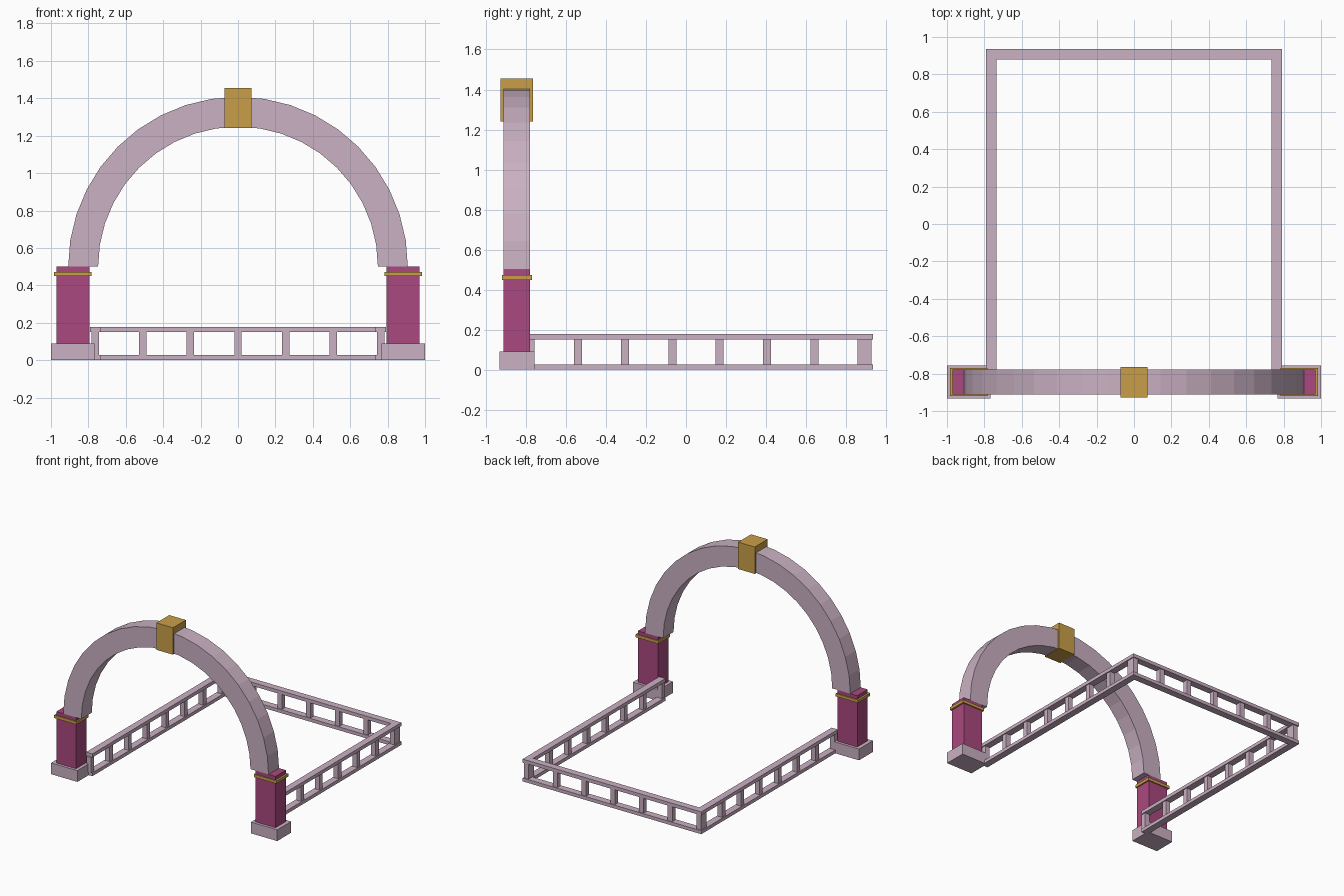
import bpy, bmesh, math

if "Cube" in bpy.data.objects:
    bpy.data.objects.remove(bpy.data.objects["Cube"])


def material(name, rgb):
    m = bpy.data.materials.new(name)
    m.diffuse_color = (*rgb, 1.0)
    m.use_nodes = True
    m.node_tree.nodes["Principled BSDF"].inputs["Base Color"].default_value = m.diffuse_color
    return m


PINK = material("pale_pink", (0.59, 0.44, 0.54))
MAGENTA = material("magenta", (0.40, 0.066, 0.21))
GOLD = material("gold", (0.59, 0.345, 0.066))


def finish(name, bm, mat):
    bmesh.ops.recalc_face_normals(bm, faces=bm.faces)
    me = bpy.data.meshes.new(name)
    bm.to_mesh(me)
    bm.free()
    me.materials.append(mat)
    ob = bpy.data.objects.new(name, me)
    bpy.context.collection.objects.link(ob)
    return ob


def box(name, x, y, z, mat):
    """Box from (min, max) ranges."""
    bm = bmesh.new()
    bmesh.ops.create_cube(bm, size=1)
    for v in bm.verts:
        v.co = [r[0] + (c + 0.5) * (r[1] - r[0]) for r, c in zip((x, y, z), v.co)]
    return finish(name, bm, mat)


def around(c, h):
    return (c - h, c + h)


YC = -0.845        # arch plane
RAIL_X = 0.7625    # side rail centre line
RAIL_Y = 0.908     # back rail centre line
RW = 0.0275        # rail half width
PW = 0.02          # post half width

# Pillars with base and gold band
for side, s in (("left", -1), ("right", 1)):
    box(side + "_base", around(s * 0.884, 0.116), around(YC, 0.0875), (0, 0.09), PINK)
    box(side + "_pillar", around(s * 0.882, 0.0875), around(YC, 0.066), (0.09, 0.50), MAGENTA)
    box(side + "_band", around(s * 0.884, 0.1), around(YC, 0.075), (0.449, 0.472), GOLD)

# Arch: half ring swept from pillar to pillar
bm = bmesh.new()
SEG = 20
rings = []
for i in range(SEG + 1):
    a = math.pi * i / SEG
    rings.append([bm.verts.new((r * math.cos(a), YC + d, 0.5 + r * math.sin(a)))
                  for r, d in ((0.908, -0.066), (0.908, 0.066), (0.748, 0.066), (0.748, -0.066))])
for a, b in zip(rings, rings[1:]):
    for k in range(4):
        n = (k + 1) % 4
        bm.faces.new((a[k], a[n], b[n], b[k]))
bm.faces.new(rings[0])
bm.faces.new(rings[-1])
finish("arch", bm, PINK)

# Keystone
box("keystone", around(0, 0.0735), around(YC, 0.0815), (1.24, 1.455), GOLD)

# Low fence: rails and posts on the sides and back
for level, z in (("bottom", (0, 0.027)), ("top", (0.15, 0.178))):
    for side, s in (("left", -1), ("right", 1)):
        box(f"{side}_{level}_rail", around(s * RAIL_X, RW), (-0.79, RAIL_Y + RW), z, PINK)
    box(f"back_{level}_rail", around(0, RAIL_X - RW), around(RAIL_Y, RW), z, PINK)

for i in range(8):
    y = -0.777 + i * 0.2363
    for side, s in (("left", -1), ("right", 1)):
        box(f"{side}_post_{i}", around(s * RAIL_X, PW), around(y, PW), (0.027, 0.15), PINK)
for i in range(7):
    x = RAIL_X * (i - 3) / 3
    box(f"back_post_{i}", around(x, PW), around(RAIL_Y, PW), (0.027, 0.15), PINK)
